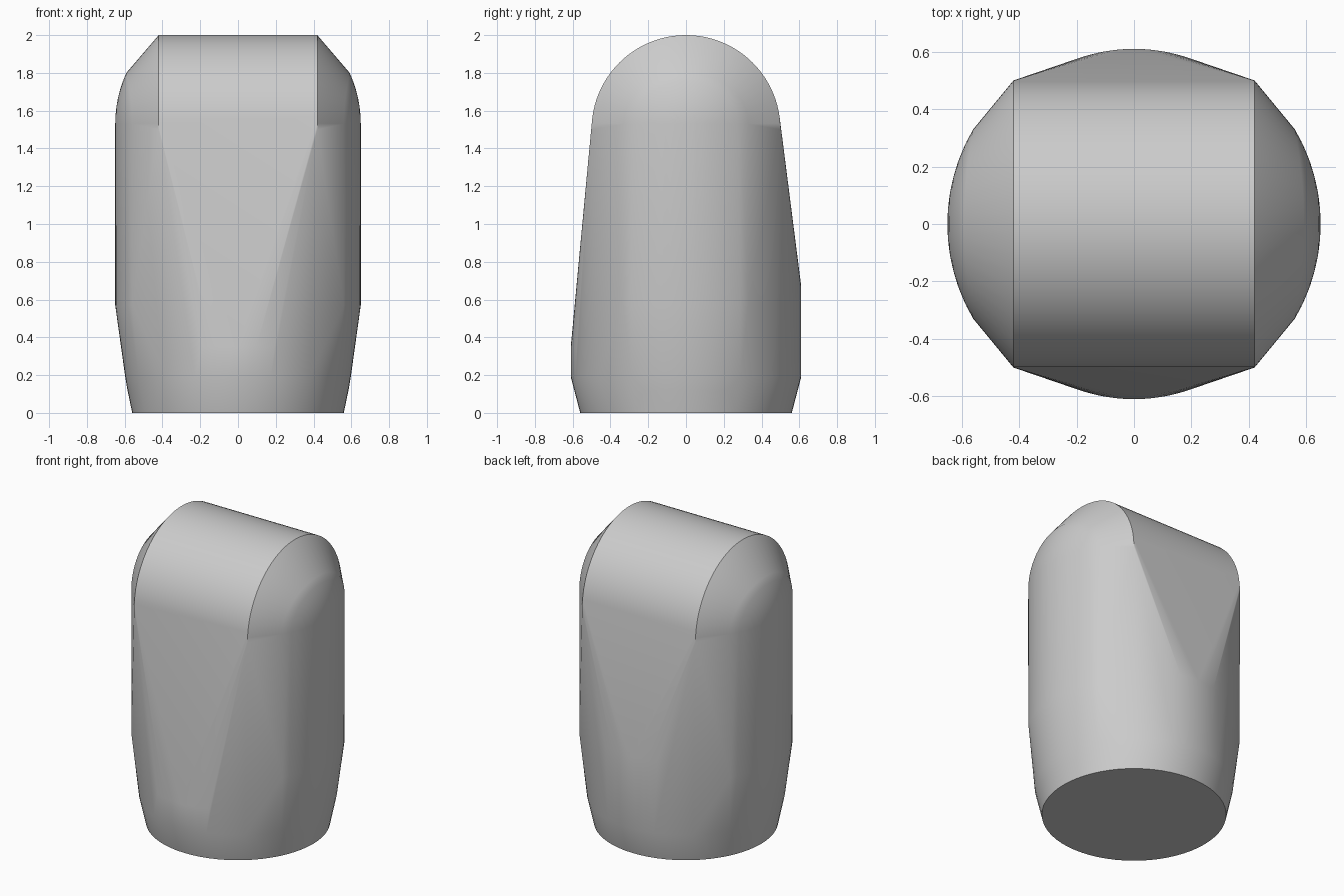
import bpy
import bmesh
from math import sin, cos, pi, radians, sqrt

cube = bpy.data.objects.get("Cube")
if cube:
    bpy.data.objects.remove(cube, do_unlink=True)

SIDE_R = 0.65     # radius of the bulging sides
RIDGE_X = 0.42    # half length of the rounded top ridge
points = []


def ring(rx, ry, z, start=0, end=360, steps=64):
    """Points along an elliptical arc at height z."""
    for i in range(steps + 1):
        a = radians(start + (end - start) * i / steps)
        points.append((rx * cos(a), ry * sin(a), z))


# Tapered foot and the widest band above it
ring(0.56, 0.56, 0)
ring(0.585, 0.585, 0.12)
ring(0.597, 0.61, 0.19)
ring(0.60, 0.61, 0.35, 245, 295, 16)
ring(0.60, 0.61, 0.67, 65, 115, 16)

for side in (-1, 1):
    # Half-round end of the top ridge
    for i in range(49):
        a = pi * i / 48
        points.append((side * RIDGE_X, 0.5 * cos(a), 1.5 + 0.5 * sin(a)))
    # Upright curved side wall
    for i in range(17):
        y = 0.33 * (i / 8 - 1)
        x = side * sqrt(SIDE_R ** 2 - y ** 2)
        points += [(x, y, 0.57), (x, y, 1.53)]
    # Domed shoulder above the side wall
    for j in range(1, 7):
        for i in range(25):
            a = pi * i / 24
            y = 0.33 * cos(a) * j / 6
            h = 0.27 * sin(a) * j / 6
            points.append((side * sqrt(SIDE_R ** 2 - y * y - h * h), y, 1.53 + h))

# Wrap the sections in one taut skin
bm = bmesh.new()
for p in points:
    bm.verts.new(p)
bmesh.ops.remove_doubles(bm, verts=bm.verts, dist=0.0005)
bmesh.ops.convex_hull(bm, input=bm.verts)
loose = [v for v in bm.verts if not v.link_faces]
bmesh.ops.delete(bm, geom=loose, context='VERTS')
bmesh.ops.dissolve_limit(bm, angle_limit=radians(0.3), verts=bm.verts, edges=bm.edges)
bmesh.ops.recalc_face_normals(bm, faces=bm.faces)

mesh = bpy.data.meshes.new("rounded_body")
bm.to_mesh(mesh)
bm.free()
body = bpy.data.objects.new("rounded_body", mesh)
bpy.context.collection.objects.link(body)

# Plain grey finish
grey = bpy.data.materials.new("plain_grey")
grey.use_nodes = True
colour = (0.6, 0.6, 0.6, 1)
grey.diffuse_color = colour
grey.node_tree.nodes["Principled BSDF"].inputs["Base Color"].default_value = colour
mesh.materials.append(grey)

bpy.ops.object.select_all(action='DESELECT')
body.select_set(True)
bpy.context.view_layer.objects.active = body
bpy.ops.object.shade_smooth_by_angle(angle=radians(30))
